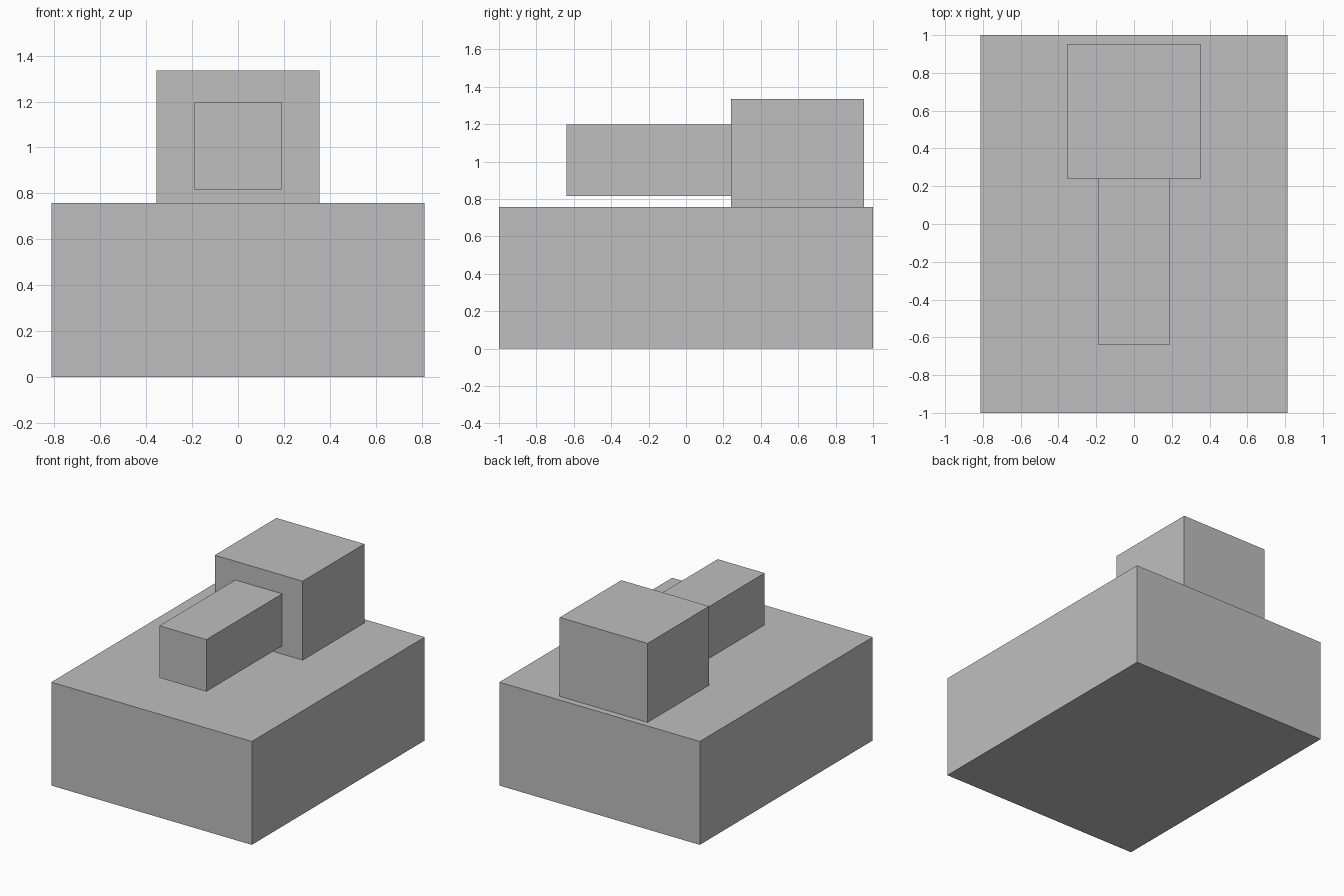
import bpy
from mathutils import Vector

cube = bpy.data.objects.get("Cube")
if cube:
    bpy.data.objects.remove(cube, do_unlink=True)

# Single plain grey for every part
grey = bpy.data.materials.new("plain_grey")
grey.use_nodes = True
colour = (0.52, 0.52, 0.52, 1.0)
grey.diffuse_color = colour
grey.node_tree.nodes["Principled BSDF"].inputs["Base Color"].default_value = colour


def box(name, low, high):
    """Add a flat-faced box spanning two opposite corners."""
    low, high = Vector(low), Vector(high)
    bpy.ops.mesh.primitive_cube_add(size=1, location=(low + high) / 2)
    part = bpy.context.object
    part.name = name
    part.scale = high - low
    bpy.ops.object.transform_apply(location=False, rotation=False, scale=True)
    part.data.materials.append(grey)
    return part


# Broad base block
box("base", (-0.812, -1, 0), (0.812, 1, 0.757))
# Raised block near the back of the base
box("rear_block", (-0.356, 0.24, 0.757), (0.356, 0.953, 1.335))
# Bar reaching forward from the raised block, clear of the base
box("forward_bar", (-0.19, -0.638, 0.817), (0.19, 0.24, 1.198))
